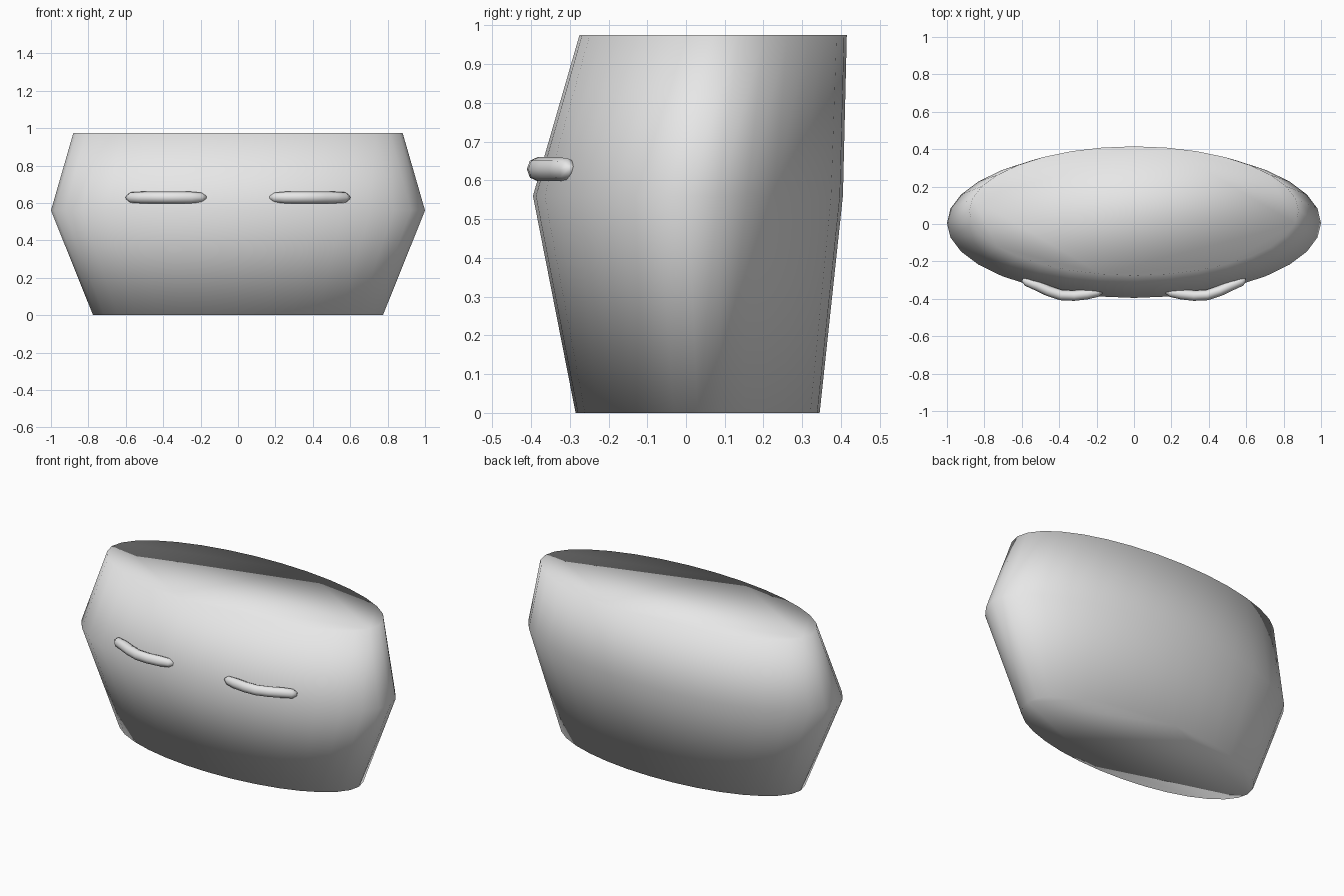
import bpy, bmesh, math
from mathutils import Vector

if "Cube" in bpy.data.objects:
    bpy.data.objects.remove(bpy.data.objects["Cube"])

grey = bpy.data.materials.new("light_grey")
grey.diffuse_color = (0.8, 0.8, 0.8, 1)
grey.use_nodes = True
grey.node_tree.nodes["Principled BSDF"].inputs["Base Color"].default_value = grey.diffuse_color


def loft(name, rings):
    """Skin a list of closed rings and cap both ends."""
    bm = bmesh.new()
    loops = [[bm.verts.new(p) for p in ring] for ring in rings]
    n = len(loops[0])
    for a, b in zip(loops, loops[1:]):
        for i in range(n):
            j = (i + 1) % n
            bm.faces.new((a[i], a[j], b[j], b[i]))
    bm.faces.new(loops[0][::-1])
    bm.faces.new(loops[-1])
    bmesh.ops.recalc_face_normals(bm, faces=bm.faces)
    for f in bm.faces:
        f.smooth = True
    mesh = bpy.data.meshes.new(name)
    bm.to_mesh(mesh)
    bm.free()
    mesh.materials.append(grey)
    ob = bpy.data.objects.new(name, mesh)
    bpy.context.collection.objects.link(ob)
    return ob


# Body: three elliptical rings (z, half width, y centre, half depth)
profile = [(0, 0.775, 0.03, 0.315), (0.56, 1.0, 0.005, 0.40), (0.975, 0.88, 0.07, 0.345)]
SIDES = 32
loft("body", [[(rx * math.cos(t), cy + ry * math.sin(t), z)
               for t in (2 * math.pi * i / SIDES for i in range(SIDES))]
              for z, rx, cy, ry in profile])

# Eyelids: bent tubes lying on the front (x, y centre, radius)
path = [(0.17, -0.362, 0.010), (0.195, -0.366, 0.026), (0.25, -0.375, 0.031),
        (0.32, -0.383, 0.031), (0.39, -0.380, 0.031), (0.46, -0.357, 0.031),
        (0.52, -0.328, 0.031), (0.575, -0.306, 0.028), (0.597, -0.297, 0.010)]


def eyelid(name, side):
    rings = []
    for k, (x, y, r) in enumerate(path):
        a, b = path[max(k - 1, 0)], path[min(k + 1, len(path) - 1)]
        d = Vector((b[0] - a[0], b[1] - a[1])).normalized()
        ring = []
        for i in range(8):
            t = 2 * math.pi * i / 8
            off = 0.9 * r * math.cos(t)
            ring.append((side * (x + d.y * off), y - d.x * off, 0.629 + r * math.sin(t)))
        rings.append(ring)
    return loft(name, rings)


eyelid("eyelid_right", 1)
eyelid("eyelid_left", -1)
